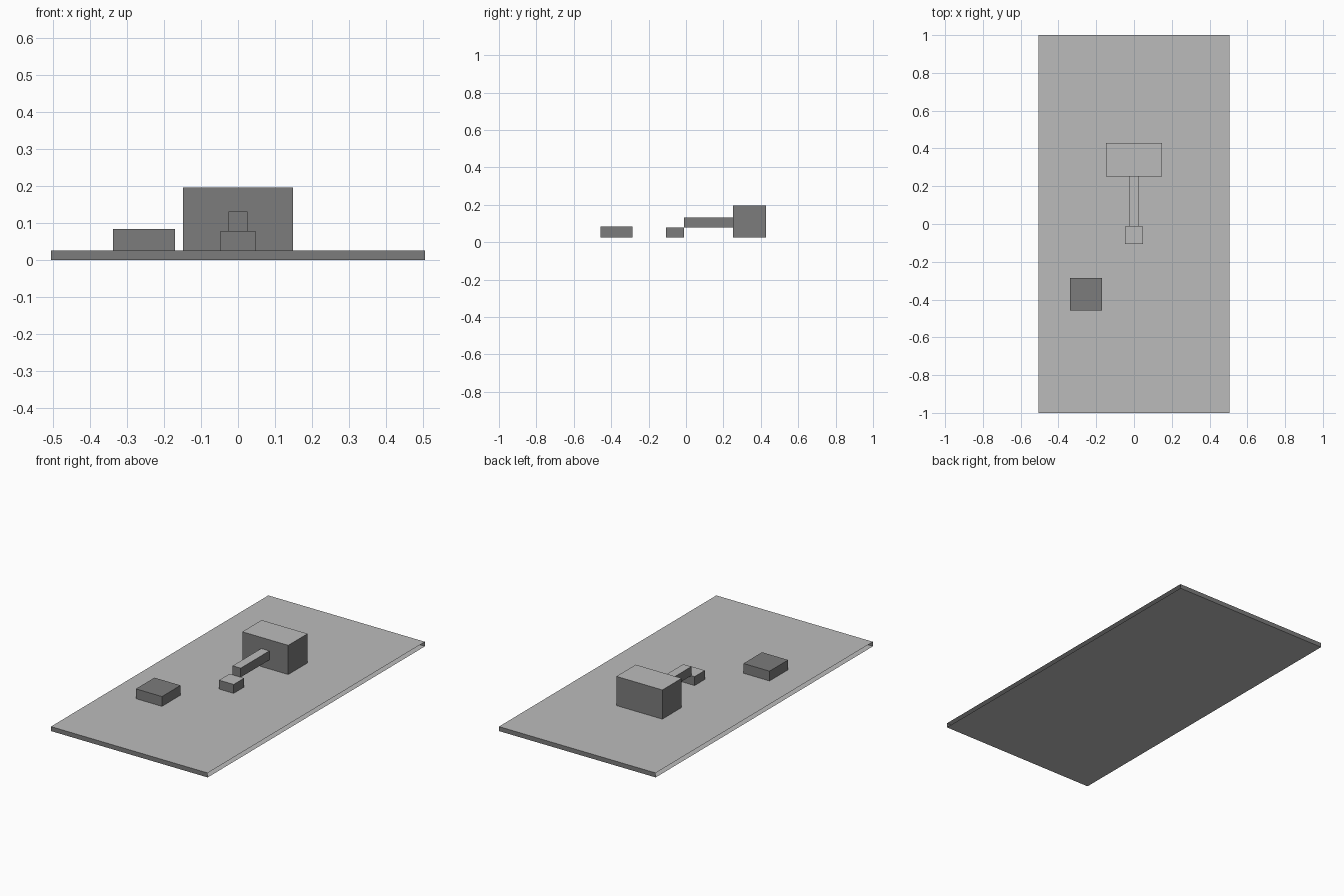
import bpy
import bmesh
from mathutils import Vector

if "Cube" in bpy.data.objects:
    bpy.data.objects.remove(bpy.data.objects["Cube"], do_unlink=True)


def make_material(name, value):
    mat = bpy.data.materials.new(name)
    mat.use_nodes = True
    colour = (value, value, value, 1)
    mat.diffuse_color = colour
    mat.node_tree.nodes["Principled BSDF"].inputs["Base Color"].default_value = colour
    return mat


dark = make_material("dark grey", 0.2)
light = make_material("light grey", 0.5)


def make_box(name, low, high, level_faces=light, open_sides=False):
    """Box between two corners; level faces take their own material."""
    low, high = Vector(low), Vector(high)
    centre, size = (low + high) / 2, high - low
    bm = bmesh.new()
    bmesh.ops.create_cube(bm, size=1)
    bm.normal_update()
    if open_sides:
        ends = [f for f in bm.faces if abs(f.normal.x) > 0.5]
        bmesh.ops.delete(bm, geom=ends, context='FACES_ONLY')
    for face in bm.faces:
        face.material_index = int(abs(face.normal.z) > 0.5)
    bmesh.ops.scale(bm, vec=size, verts=bm.verts)
    mesh = bpy.data.meshes.new(name)
    bm.to_mesh(mesh)
    bm.free()
    mesh.materials.append(dark)
    mesh.materials.append(level_faces)
    obj = bpy.data.objects.new(name, mesh)
    obj.location = centre
    bpy.context.collection.objects.link(obj)
    return obj


deck = 0.026     # top of the base slab
step = 0.078     # top of the small block, underside of the beam
front = -0.012   # where the beam meets the small block
rear = 0.251     # where the beam meets the large block

# Thin base, hollow and open along both long sides
make_box("base_slab", (-0.505, -1, 0), (0.505, 1, deck), open_sides=True)

# Blocks and the beam between them
make_box("large_block", (-0.148, rear, deck), (0.148, 0.429, 0.196))
make_box("beam", (-0.026, front, step), (0.026, rear, 0.131))
make_box("small_block", (-0.047, -0.107, deck), (0.047, front, step))

# Separate block, dark all over
make_box("side_block", (-0.338, -0.457, deck), (-0.17, -0.286, 0.083), level_faces=dark)
